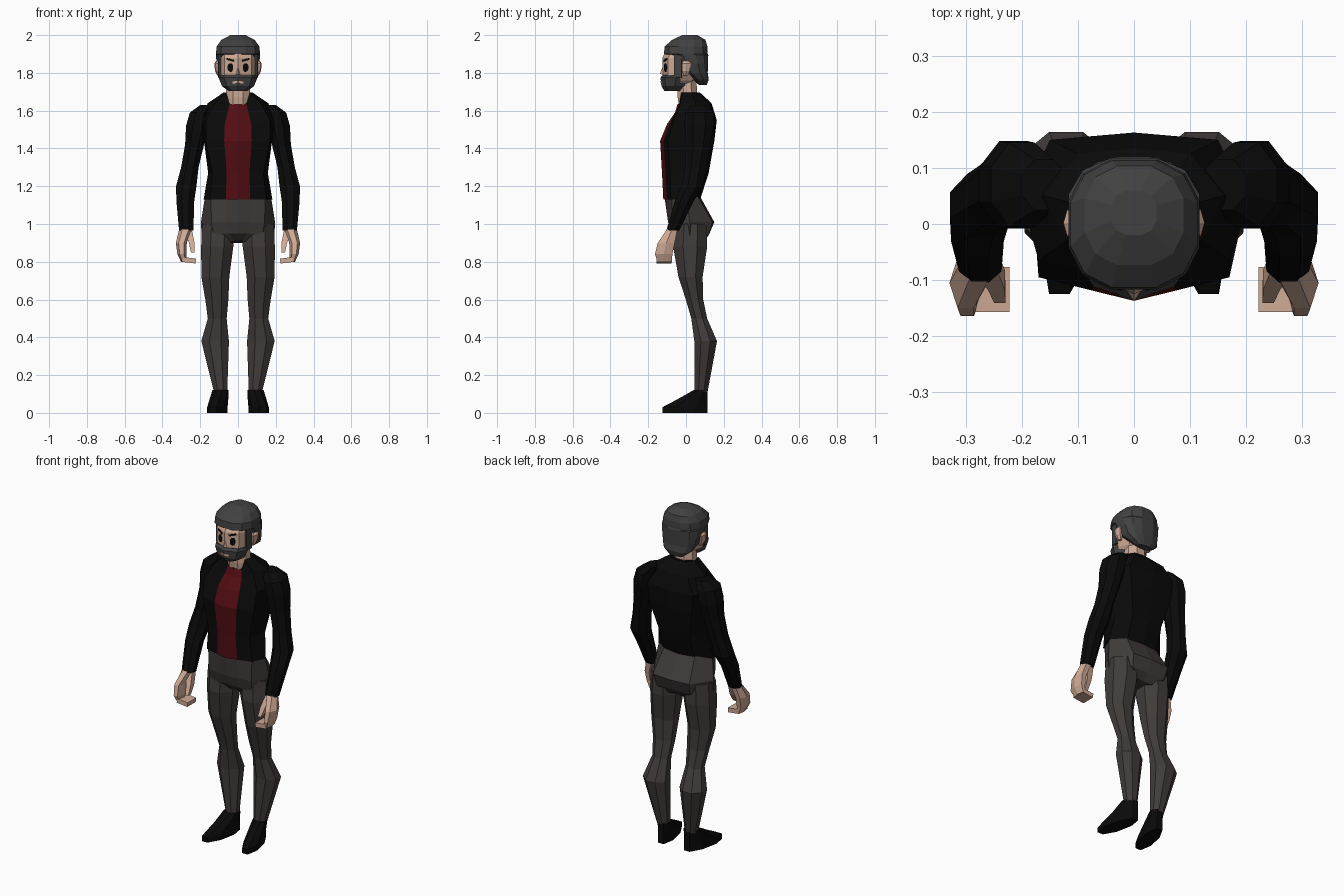
import bpy, bmesh, math
from mathutils import Matrix, Vector

cube = bpy.data.objects.get("Cube")
if cube:
    bpy.data.objects.remove(cube, do_unlink=True)


def material(name, rgb):
    m = bpy.data.materials.new(name)
    m.use_nodes = True
    m.diffuse_color = (*rgb, 1)
    b = m.node_tree.nodes["Principled BSDF"]
    b.inputs["Base Color"].default_value = (*rgb, 1)
    b.inputs["Roughness"].default_value = 0.9
    return m


SKIN = material("skin", (0.62, 0.40, 0.30))
HAIR = material("dark_grey_hair", (0.055, 0.053, 0.055))
JACKET = material("black_cloth", (0.003, 0.003, 0.003))
SHIRT = material("dark_red", (0.085, 0.004, 0.006))
TROUSERS = material("charcoal_cloth", (0.052, 0.045, 0.043))


def finish(name, bm, mats, mirror=False):
    bmesh.ops.recalc_face_normals(bm, faces=bm.faces)
    me = bpy.data.meshes.new(name)
    bm.to_mesh(me)
    bm.free()
    for m in mats:
        me.materials.append(m)
    ob = bpy.data.objects.new(name, me)
    bpy.context.collection.objects.link(ob)
    if mirror:
        ob.modifiers.new("mirror", "MIRROR").use_mirror_merge = False
    return ob


def skin_rings(rings, red=()):
    """Join rings of points into a closed tube; faces listed in red get slot 1."""
    bm = bmesh.new()
    vs = [[bm.verts.new(p) for p in r] for r in rings]
    n = len(vs[0])
    for a, b in zip(vs, vs[1:]):
        for k in range(n):
            f = bm.faces.new((a[k], a[(k + 1) % n], b[(k + 1) % n], b[k]))
            f.material_index = int(k in red)
    bm.faces.new(vs[0][::-1])
    bm.faces.new(vs[-1])
    return bm


def tube(name, mat, rows, n=8, flat=True, power=1.0, splay=0.0, mirror=False):
    """Rows are z, centre x, centre y, half width, half depth."""
    rings = []
    for z, cx, cy, rx, ry in rows:
        ring = []
        for k in range(n):
            a = 2 * math.pi * (k + 0.5 * flat) / n - math.pi / 2
            grow = 1 / math.cos(math.pi / n) if flat else 1
            c, s = math.cos(a) * grow, math.sin(a) * grow
            x = cx + rx * math.copysign(abs(c) ** power, c)
            y = cy + ry * math.copysign(abs(s) ** power, s)
            ring.append((x - splay * (y - 0.08), y, z))
        rings.append(ring)
    return finish(name, skin_rings(rings), [mat], mirror)


def trunk(name, mats, rows, red=()):
    """Rows: front z, rear z, front y, stripe x, chest, side, back corners, rear y."""
    rings = []
    for zf, zr, yf, xs, chest, side, back, yr in rows:
        ys = yf + (chest[1] - yf) * xs / chest[0]
        half = [(xs, ys, zf), (*chest, zr), (*side, zr), (*back, zr)]
        other = [(-x, y, z) for x, y, z in reversed(half)]
        rings.append([(0, yf, zf), *half, (0, yr, zr), *other])
    return finish(name, skin_rings(rings, red), mats)


def block(name, mat, loc, size, turn=0, tilt=0, sides=0):
    """Mirrored box, or a thin upright disc when sides is given."""
    bm = bmesh.new()
    if sides:
        bmesh.ops.create_cone(bm, cap_ends=True, segments=sides, radius1=0.5,
                              radius2=0.5, depth=1,
                              matrix=Matrix.Rotation(math.pi / 2, 4, "X"))
    else:
        bmesh.ops.create_cube(bm, size=1)
    bm.transform(Matrix.Translation(loc) @ Matrix.Rotation(turn, 4, "Z")
                 @ Matrix.Rotation(tilt, 4, "Y") @ Matrix.Diagonal((*size, 1)))
    return finish(name, bm, [mat], True)


# Jacket body with the shirt panel at the front
trunk("jacket_and_shirt", [JACKET, SHIRT], [
    (1.13, 1.13, -.12, .065, (.15, -.08), (.182, 0), (.10, .06), .075),
    (1.27, 1.27, -.127, .06, (.135, -.085), (.158, .03), (.1, .11), .12),
    (1.44, 1.44, -.137, .073, (.17, -.095), (.18, .03), (.14, .145), .15),
    (1.53, 1.55, -.10, .07, (.17, -.065), (.2, .04), (.15, .15), .163),
    (1.59, 1.64, -.058, .055, (.12, -.03), (.16, .05), (.1, .125), .135),
    (1.635, 1.695, -.045, .045, (.062, -.025), (.078, .03), (.05, .07), .075),
], red=(0, 9))

# Hips
trunk("hips", [TROUSERS], [
    (1.15, 1.15, -.115, .06, (.145, -.075), (.174, 0), (.1, .06), .072),
    (1.01, 1.01, -.095, .06, (.14, -.075), (.196, .02), (.12, .14), .15),
    (.95, .94, -.075, .05, (.13, -.06), (.193, .02), (.11, .12), .12),
    (.91, .90, -.03, .02, (.06, -.03), (.1, .02), (.05, .09), .08),
])

# Legs and shoes
tube("legs", TROUSERS, [
    (1.0, .105, .025, .085, .085), (.88, .11, .022, .085, .09),
    (.72, .12, .024, .074, .064), (.6, .112, .045, .061, .046),
    (.5, .11, .07, .05, .042), (.38, .121, .104, .073, .06),
    (.11, .092, .08, .035, .034)], mirror=True)
tube("shoes", JACKET, [
    (0, .092, -.005, .044, .12), (.03, .092, -.005, .044, .12),
    (.07, .092, .033, .043, .082), (.12, .092, .077, .04, .038)],
    splay=.2, mirror=True)

# Sleeves
tube("sleeves", JACKET, [
    (1.63, .16, .07, .04, .045), (1.59, .2, .07, .055, .075),
    (1.52, .215, .07, .06, .078), (1.42, .23, .065, .05, .065),
    (1.3, .255, .05, .046, .055), (1.2, .274, .033, .054, .057),
    (1.12, .279, -.01, .047, .05), (.965, .274, -.07, .038, .034)], mirror=True)

# Hands with curled fingers and thumb
tube("palms", SKIN, [
    (.98, .275, -.07, .03, .026), (.9, .3, -.105, .025, .045),
    (.84, .297, -.118, .021, .046), (.8, .288, -.113, .012, .038)],
    n=6, mirror=True)
block("fingers", SKIN, (.258, -.117, .808), (.07, .08, .026), tilt=-.12)
tube("thumbs", SKIN, [
    (.96, .262, -.07, .02, .018), (.9, .245, -.1, .015, .018),
    (.85, .239, -.128, .01, .013)], n=4, mirror=True)

# Neck, head and ears
tube("neck", SKIN, [
    (1.6, 0, .012, .065, .045), (1.67, 0, .008, .066, .052),
    (1.77, 0, .005, .058, .05)])
tube("head", SKIN, [
    (1.71, 0, -.05, .05, .05), (1.76, 0, -.03, .088, .09),
    (1.79, 0, -.02, .1, .105), (1.88, 0, -.02, .102, .105),
    (1.94, 0, -.005, .09, .09), (1.97, 0, 0, .05, .05)], flat=False)
tube("ears", SKIN, [
    (1.785, .1, .0, .008, .012), (1.81, .108, .0, .012, .02),
    (1.85, .112, .002, .012, .024), (1.865, .107, .002, .006, .014)],
    n=6, mirror=True)

# Hair cap that falls low over the nape
tube("hair", HAIR, [
    (1.735, 0, .09, .045, .02), (1.765, 0, .078, .083, .042),
    (1.80, 0, .05, .102, .065), (1.85, 0, .033, .113, .083),
    (1.895, 0, .018, .117, .1), (1.9, 0, -.001, .117, .116),
    (1.94, 0, .0, .113, .113), (1.975, 0, .015, .088, .088),
    (2.0, 0, .02, .04, .04)], n=12, power=.8)
block("sideburns", HAIR, (.098, -.042, 1.84), (.012, .04, .13), turn=-.15)

# Beard with mouth
tube("beard", HAIR, [
    (1.705, 0, -.06, .05, .055), (1.73, 0, -.058, .085, .072),
    (1.775, 0, -.055, .103, .08), (1.79, 0, -.045, .103, .078)], flat=False)
block("mouth", SKIN, (.014, -.127, 1.75), (.028, .008, .012), turn=.33, tilt=.15)

# Face details
block("eyes", JACKET, (.04, -.107, 1.828), (.032, .008, .046), turn=.42, sides=10)
block("eyebrows", JACKET, (.04, -.107, 1.869), (.042, .009, .01), turn=.42, tilt=-.25)
bm = bmesh.new()
pts = [Vector(p) for p in ((0, -.118, 1.85), (.016, -.114, 1.788),
                           (-.016, -.114, 1.788), (0, -.138, 1.795))]
bmesh.ops.convex_hull(bm, input=[bm.verts.new(p) for p in pts])
finish("nose", bm, [SKIN])
